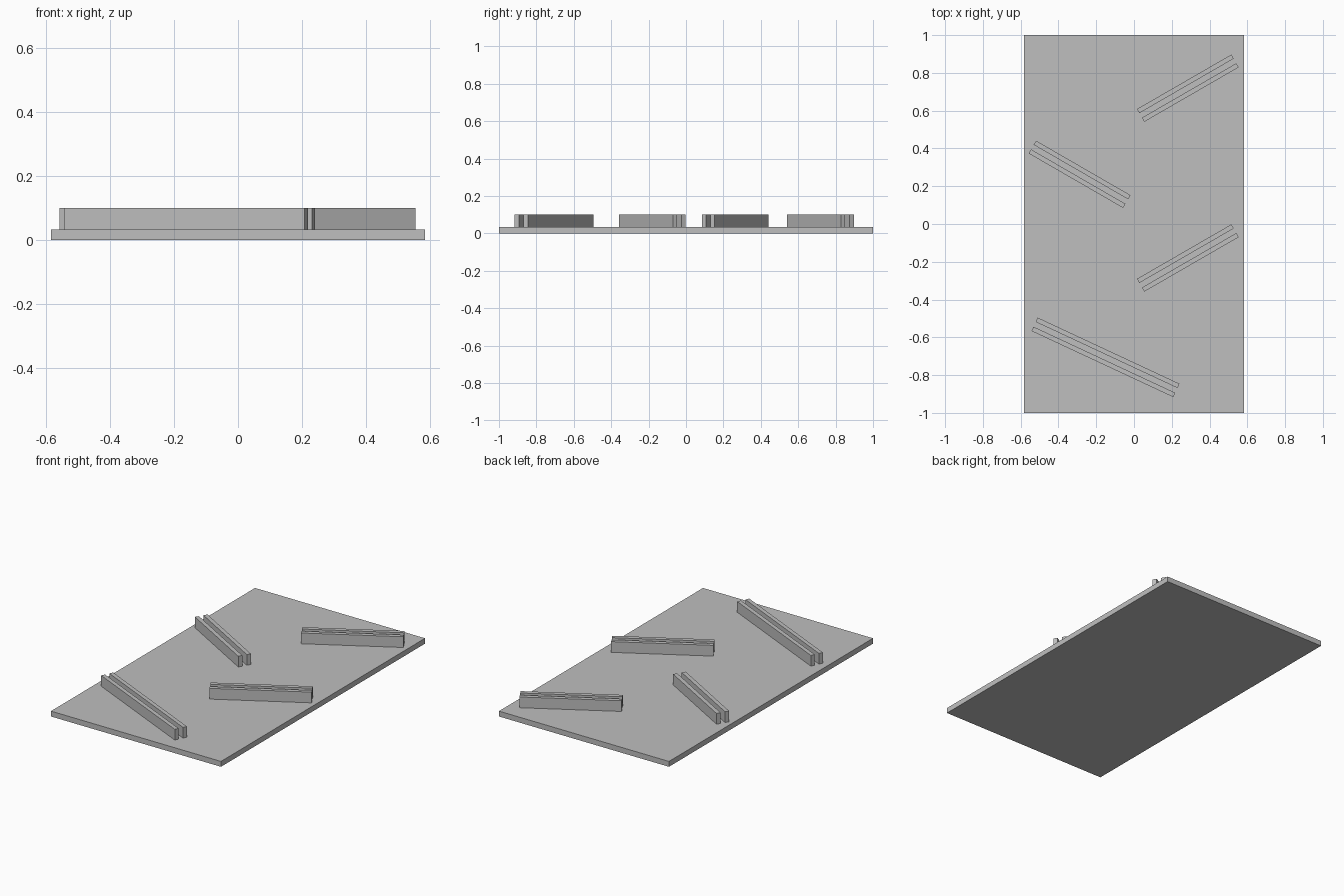
import bpy
from math import radians, sin, cos

cube = bpy.data.objects.get("Cube")
if cube:
    bpy.data.objects.remove(cube)

grey = bpy.data.materials.new("light grey")
grey.use_nodes = True
colour = (0.52, 0.52, 0.52, 1)
grey.diffuse_color = colour
grey.node_tree.nodes["Principled BSDF"].inputs["Base Color"].default_value = colour

BOARD_TOP = 1 / 30
RAIL_TOP = 0.1
RAIL_WIDTH = 0.025
RAIL_SPACING = 0.053


def box(name, size, location, angle=0):
    bpy.ops.mesh.primitive_cube_add(size=1, location=location)
    obj = bpy.context.object
    obj.name = name
    for v in obj.data.vertices:
        v.co = [c * s for c, s in zip(v.co, size)]
    obj.rotation_euler.z = angle
    obj.data.materials.append(grey)
    return obj


def rail_pair(name, x, y, length, degrees):
    # Two parallel upright strips with a narrow slot between them
    a = radians(degrees)
    height = RAIL_TOP - BOARD_TOP
    for label, side in (("back", 1), ("front", -1)):
        d = side * RAIL_SPACING / 2
        box(f"{name}_{label}_rail", (length, RAIL_WIDTH, height),
            (x - d * sin(a), y + d * cos(a), BOARD_TOP + height / 2), a)


# Flat base board
box("base_board", (35 / 30, 2, BOARD_TOP), (0, 0, BOARD_TOP / 2))

# Slanted rail pairs, alternating from side to side
rail_pair("upper_left", 0.285, 0.719, 0.577, 30)
rail_pair("upper_right", -0.288, 0.263, 0.577, -30)
rail_pair("lower_left", 0.285, -0.18, 0.577, 30)
rail_pair("lower_right", -0.151, -0.706, 0.828, -25)
